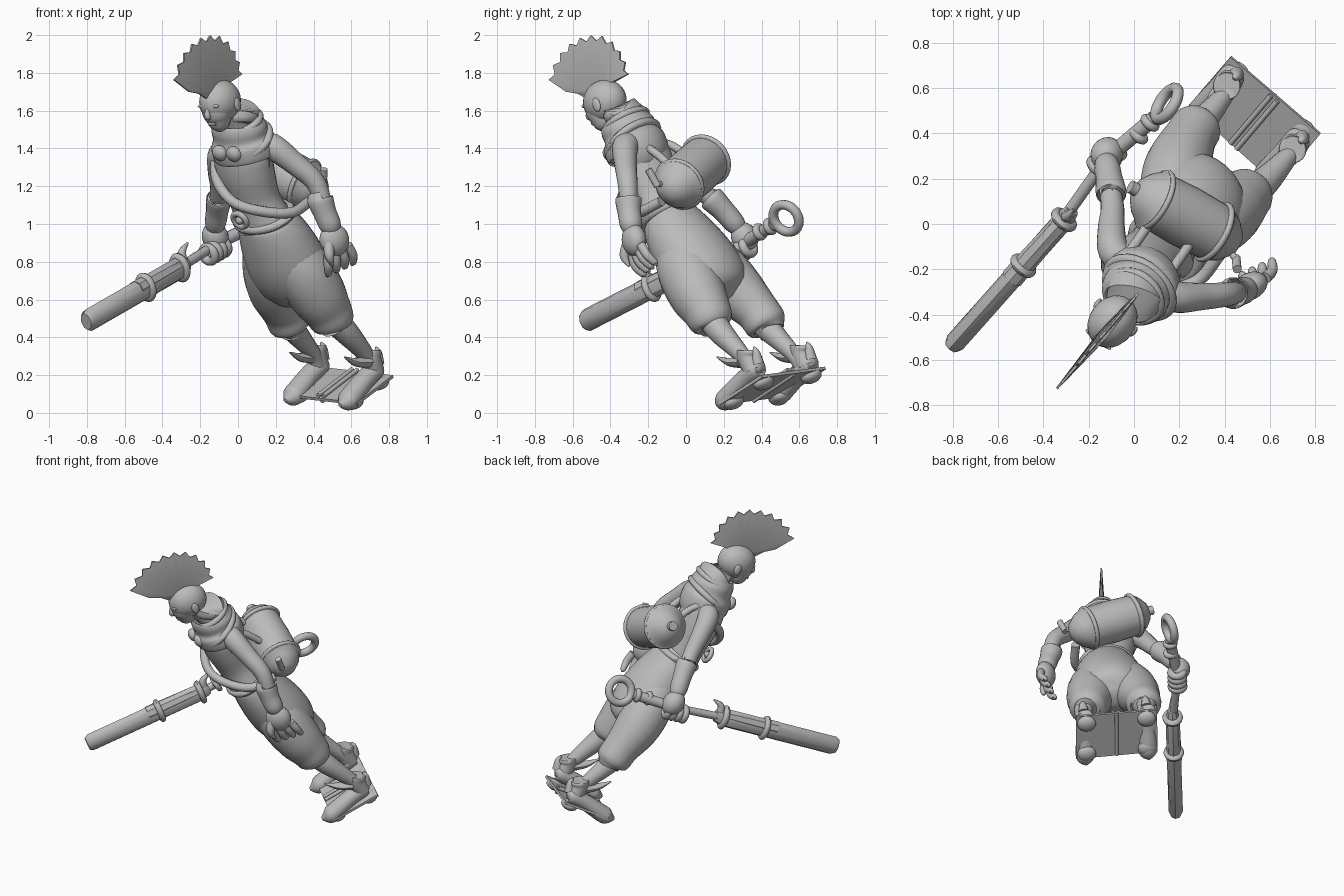
import bpy, bmesh, math
from mathutils import Vector as V, Matrix

if "Cube" in bpy.data.objects:
    bpy.data.objects.remove(bpy.data.objects["Cube"])

# Leaning body frame: up, left, forward
UP = V((-.33, -.46, .82)).normalized()
LEFT = V((.76, -.65, -.06))
LEFT = (LEFT - UP * LEFT.dot(UP)).normalized()
FWD = LEFT.cross(UP).normalized()

clay = bpy.data.materials.new("clay_grey")
clay.diffuse_color = (.5, .5, .5, 1)
clay.use_nodes = True
clay.node_tree.nodes["Principled BSDF"].inputs["Base Color"].default_value = clay.diffuse_color


def finish(name, bm):
    bmesh.ops.recalc_face_normals(bm, faces=bm.faces)
    me = bpy.data.meshes.new(name)
    bm.to_mesh(me)
    bm.free()
    me.materials.append(clay)
    ob = bpy.data.objects.new(name, me)
    bpy.context.collection.objects.link(ob)
    return ob


def spline(pts, steps):
    """Catmull-Rom through 4D points (x, y, z, radius)."""
    P = [V(p) for p in pts]
    if steps == 1:
        return P
    P = [P[0] * 2 - P[1]] + P + [P[-1] * 2 - P[-2]]
    out = []
    for i in range(1, len(P) - 2):
        a, b, c, d = P[i - 1:i + 3]
        for k in range(steps):
            t = k / steps
            out.append(.5 * (2 * b + (c - a) * t + (2 * a - 5 * b + 4 * c - d) * t * t
                             + (3 * b - a - 3 * c + d) * t ** 3))
    return out + [P[-2]]


def loft(name, pts, wide=1, steps=5, n=20, ref=LEFT):
    """Round skin along a path; wide stretches it along ref."""
    bm = bmesh.new()
    Q = spline(pts, steps)
    rings = []
    for i, q in enumerate(Q):
        t = (Q[min(i + 1, len(Q) - 1)].xyz - Q[max(i - 1, 0)].xyz).normalized()
        u = (ref - t * ref.dot(t)).normalized()
        v = t.cross(u)
        r = max(q.w, .003)
        rings.append([bm.verts.new(q.xyz + u * r * wide * math.cos(a) + v * r * math.sin(a))
                      for a in (2 * math.pi * k / n for k in range(n))])
    for A, B in zip(rings, rings[1:]):
        for k in range(n):
            bm.faces.new((A[k], A[(k + 1) % n], B[(k + 1) % n], B[k]))
    bm.faces.new(rings[0])
    bm.faces.new(rings[-1])
    return finish(name, bm)


def rod(name, a, b, r, n=12, **kw):
    return loft(name, [(*a, r), (*b, r)], steps=1, n=n, **kw)


def ball(name, loc, size, axes=(LEFT, FWD, UP)):
    bm = bmesh.new()
    bmesh.ops.create_uvsphere(bm, u_segments=24, v_segments=14, radius=1)
    m = Matrix(axes).transposed().to_4x4()
    m.translation = V(loc)
    bm.transform(m @ Matrix.Diagonal((*size, 1)))
    return finish(name, bm)


def ring(name, loc, R, r, axis, wide=1, ref=LEFT):
    """Torus around axis."""
    z = axis.normalized()
    x = (ref - z * ref.dot(z)).normalized()
    y = z.cross(x)
    bm = bmesh.new()
    N, M = 28, 10
    g = [[bm.verts.new(V(loc) + (x * math.cos(a) * wide + y * math.sin(a)) * (R + r * math.cos(b))
                       + z * r * math.sin(b))
          for b in (2 * math.pi * j / M for j in range(M))]
         for a in (2 * math.pi * i / N for i in range(N))]
    for i in range(N):
        for j in range(M):
            bm.faces.new((g[i][j], g[(i + 1) % N][j], g[(i + 1) % N][(j + 1) % M], g[i][(j + 1) % M]))
    return finish(name, bm)


# Torso and collar
loft("torso", [(.15, -.1, 1.0, .13), (.09, -.14, 1.13, .122), (.04, -.2, 1.28, .138),
               (.02, -.25, 1.4, .13), (0, -.31, 1.5, .06)], wide=1.2, n=28)
loft("neck", [(.02, -.28, 1.46, .07), (-.08, -.41, 1.62, .06)])
loft("collar", [(0, -.33, 1.53, .09), (0, -.325, 1.56, .115), (.005, -.31, 1.52, .138), (.015, -.29, 1.47, .14),
                (.025, -.275, 1.43, .16), (.045, -.25, 1.36, .155), (.045, -.25, 1.35, .12)], wide=1.12, n=28)
ring("collar_roll", (.0, -.318, 1.54), .114, .02, UP, 1.1)
ring("collar_fold", (.025, -.28, 1.44), .142, .022, UP + FWD * .2, 1.13)
for i, p in enumerate([(-.095, -.36, 1.375), (-.02, -.4, 1.37)]):
    ball(f"chest_bead_{i}", p, (.045, .035, .045))

# Head
fh = V((-.58, -.74, -.33)).normalized()
lh = V((.76, -.6, 0)).normalized()
lh = (lh - fh * lh.dot(fh)).normalized()
uh = lh.cross(fh) if lh.cross(fh).z > 0 else fh.cross(lh)
head_axes = (lh, fh, uh)
H = V((-.095, -.43, 1.65))


def at(l, f, u):
    return H + lh * l + fh * f + uh * u


ball("skull", H, (.102, .125, .113), head_axes)
loft("face", [(*at(0, .03, .05), .07), (*at(0, .042, -.03), .08), (*at(0, .042, -.085), .068),
              (*at(0, .05, -.13), .045), (*at(0, .055, -.152), .01)], ref=lh)
loft("nose", [(*at(0, .11, .01), .008), (*at(0, .128, -.04), .017), (*at(0, .113, -.055), .01)], ref=lh, n=10)
rod("lips", at(-.022, .1, -.09), at(.022, .1, -.09), .011, ref=uh)
for s in (-1, 1):
    ball("ear", at(s * .1, -.015, -.025), (.013, .024, .038), head_axes)
    ball("brow", at(s * .038, .104, .008), (.033, .01, .011), head_axes)

# Toothed crest in the head's middle plane
bm = bmesh.new()
hx, side, O = V((-.65, -.76, 0)), V((.76, -.65, 0)), V((-.13, -.48, 1.70))
outline = [(-.07, -.03), (-.12, .05)]
for i in range(21):
    a = math.radians(158 - 147 * i / 20)
    base = .24 if a > math.pi / 2 else .33
    r = (base + (.30 - base) * math.sin(a) ** 2) * (1 if i % 2 == 0 else .9)
    outline.append((r * math.cos(a), r * math.sin(a)))
outline += [(.2, .0), (.12, -.01), (.05, -.04)]
rims, hubs = [], []
for s in (-1, 1):
    hubs.append(bm.verts.new(O + side * s * .024))
    rims.append([bm.verts.new(O + hx * x + V((0, 0, z)) + side * s * .005) for x, z in outline])
n = len(outline)
for k in range(n):
    j = (k + 1) % n
    for h, R in zip(hubs, rims):
        bm.faces.new((h, R[k], R[j]))
    bm.faces.new((rims[0][k], rims[0][j], rims[1][j], rims[1][k]))
finish("hair_crest", bm)

# Baggy trousers and waist sash
loft("trouser_seat", [(.13, -.12, 1.06, .12), (.15, -.085, 1.02, .142), (.2, -.02, .92, .172),
                      (.255, .06, .8, .19), (.3, .14, .7, .175), (.325, .18, .63, .125), (.34, .2, .595, .05)],
     wide=1.22, n=28)
loft("trouser_left", [(.24, -.05, .9, .12), (.34, .0, .76, .155), (.42, .06, .63, .152), (.475, .11, .54, .13),
                      (.505, .135, .48, .115), (.515, .145, .455, .085), (.51, .14, .465, .04)])
loft("trouser_right", [(.14, .05, .9, .12), (.175, .17, .76, .15), (.2, .27, .65, .145), (.245, .375, .54, .118),
                       (.275, .425, .47, .112), (.285, .44, .445, .08), (.28, .43, .455, .04)])
ring("waist_sash", (.14, -.105, 1.04), .13, .024, UP, 1.22)
loft("front_strap", [(-.12, -.1, 1.36, .026), (-.11, -.22, 1.23, .028), (-.03, -.29, 1.12, .028),
                     (.11, -.3, 1.07, .028), (.28, -.25, 1.06, .028), (.38, -.13, 1.12, .028)], n=12)
ring("buckle", V((.01, -.26, 1.02)), .042, .016, FWD)
ball("buckle_knob", (.01, -.26, 1.02), (.022, .025, .022))

# Legs and shoes
loft("calf_left", [(.5, .13, .5, .075), (.58, .19, .42, .065), (.69, .31, .29, .042), (.71, .35, .22, .045)])
loft("calf_right", [(.25, .38, .5, .075), (.31, .46, .42, .062), (.4, .57, .31, .042), (.42, .62, .24, .045)])
for nm, d in (("left", V((0, 0, 0))), ("right", V((-.29, .28, .025)))):
    def sh(*q):
        return (*(V(q[:3]) + d), q[3])
    loft(f"shoe_{nm}", [sh(.75, .4, .24, .015), sh(.73, .38, .235, .05), sh(.67, .31, .175, .052),
                        sh(.61, .24, .1, .056), sh(.575, .2, .06, .052), sh(.54, .17, .04, .012)], wide=1.1)
    loft(f"shoe_cuff_{nm}", [sh(.72, .36, .22, .055), sh(.7, .33, .29, .058), sh(.7, .33, .33, .06),
                             sh(.7, .33, .325, .03)])
    loft(f"heel_tab_{nm}", [sh(.74, .38, .26, .035), sh(.74, .37, .32, .022), sh(.73, .36, .35, .004)], n=10)
    loft(f"shoe_tongue_{nm}", [sh(.68, .3, .27, .035), sh(.62, .23, .27, .022), sh(.565, .165, .295, .004)],
         n=10, wide=1.4)

# Board with studs below and rods across
A, B, C, D = V((.425, .735, .245)), V((.82, .395, .2)), V((.24, .52, .1)), V((.63, .17, .055))
nrm = (B - A).cross(A - C).normalized()
bm = bmesh.new()
for p in (A, B, C, D):
    for s in (-.016, 0):
        bm.verts.new(p + nrm * s)
bmesh.ops.convex_hull(bm, input=bm.verts)
finish("board", bm)
e1 = (B - A).normalized()
e2 = nrm.cross(e1)


def on_board(u, v, h):
    return A.lerp(B, u).lerp(C.lerp(D, u), v) + nrm * h


for u in (.13, .87):
    for v in (.17, .88):
        ball("stud", on_board(u, v, -.025), (.06, .055, .035), (e1, e2, nrm))
for u, h in ((.47, .012), (.54, .012), (.5, -.02)):
    rod("board_rod", on_board(u, .02, h), on_board(u, .98, h), .012, ref=nrm)

# Left arm, open hand
loft("arm_left", [(.1, -.27, 1.42, .06), (.18, -.32, 1.41, .07), (.3, -.32, 1.32, .06), (.41, -.31, 1.22, .053),
                  (.46, -.3, 1.08, .045)])
loft("glove_cuff_left", [(.435, -.305, 1.14, .05), (.435, -.305, 1.13, .07), (.46, -.3, 1.06, .062),
                         (.49, -.29, .99, .058), (.51, -.285, .94, .03)])
arm = V((.07, .05, -.2)).normalized()
spread = V((.85, .4, .35))
spread = (spread - arm * spread.dot(arm)).normalized()
palm = V((.51, -.275, .915))
flat = arm.cross(spread)
flat = flat if flat.y > 0 else -flat
ball("palm_left", palm, (.082, .06, .088), (spread, flat, arm))
for i in range(4):
    b = palm + spread * (i - 1.5) * .042 + arm * .055
    m = b + arm * .065 + spread * (i - 1.5) * .01 + flat * .012
    t = m + arm * .05 + flat * .035
    loft(f"finger_left_{i}", [(*b, .026), (*m, .024), (*t, .018), (*(t + arm * .012), .004)], n=10)
t0 = palm - spread * .045 - flat * .02
loft("thumb_left", [(*t0, .03), (*(t0 - spread * .03 - flat * .02 + arm * .06), .025),
                    (*(t0 - spread * .025 - flat * .01 + arm * .12), .006)], n=10)

# Right arm, gripping hand
loft("arm_right", [(-.03, -.17, 1.39, .06), (-.09, -.12, 1.37, .068), (-.1, -.02, 1.28, .06), (-.095, .07, 1.19, .052),
                   (-.11, .19, 1.08, .045)])
loft("glove_cuff_right", [(-.1, .13, 1.14, .05), (-.1, .135, 1.135, .068), (-.11, .2, 1.07, .06),
                          (-.12, .26, 1.0, .055), (-.125, .3, .95, .03)])
tip, end = V((-.8, -.535, .485)), V((.145, .53, 1.03))
ax = (end - tip).normalized()
grip = V((-.12, .29, .89))
ball("palm_right", grip + V((-.0, .02, .04)), (.07, .07, .085))
for i in range(4):
    ring(f"finger_right_{i}", grip + ax * (i - 1.5) * .038 - V((0, 0, .03)), .04, .024, ax)


# Long key staff: slab blade, wraps, shaft and ring
def along(t):
    return tip.lerp(end, t)


upr = (V((0, 0, 1)) - ax * ax.z).normalized()
loft("blade", [(*along(-.005), .035), (*along(.012), .046), (*along(.52), .046), (*along(.56), .03)],
     wide=1.35, steps=1, n=8, ref=upr)
loft("blade_spine", [(*(along(.28) + upr * .015), .05), (*(along(.53) + upr * .015), .042)], steps=1, n=8, ref=upr)
for t in (.33, .52):
    ring("blade_wrap", along(t), .046, .02, ax, 1.25, upr)
loft("blade_prong", [(*along(.54), .03), (*(along(.55) + upr * .07), .022), (*(along(.59) + upr * .1), .006)], n=10)
rod("shaft", along(.5), grip, .026)
rod("shaft_end", grip, end - ax * .09, .034)
for d in (.2, .12):
    ring("shaft_collar", end - ax * d, .028, .02, ax)
ring("key_ring", end, .078, .026, ax.cross(upr) - upr * .45)

# Barrel pack across the back
bl, br = V((.425, -.075, 1.175)), V((.02, .145, 1.375))
loft("barrel", [(*bl.lerp(br, t), r) for t, r in ((-.08, .02), (-.05, .06), (.05, .108), (.14, .13), (.15, .137),
     (.2, .137), (.21, .132), (.5, .138), (.79, .132), (.8, .137), (.85, .137), (.86, .13), (.93, .105),
     (1.0, .065), (1.03, .02))], steps=1, n=28, ref=UP)
bax = (br - bl).normalized()
for t in (.18, .82):
    ring("barrel_strap", bl.lerp(br, t), .133, .014, bax, ref=UP)
rod("barrel_plug", br, br + bax * .045, .03, ref=UP)
rod("peg", (.455, -.2, 1.29), (.45, -.15, 1.2), .02)
rod("peg_arm", (.45, -.16, 1.22), (.4, -.08, 1.19), .015)
for s in (-.1, .1):
    loft("shoulder_strap", [(*(V(p) + LEFT * s), .022) for p in
                            ((.2, .02, 1.28), (.09, -.14, 1.41), (.0, -.27, 1.42))], n=10)

# Smooth shading with sharp edges kept
for ob in bpy.data.objects:
    ob.select_set(True)
    bpy.context.view_layer.objects.active = ob
bpy.ops.object.shade_smooth_by_angle(angle=math.radians(40))
